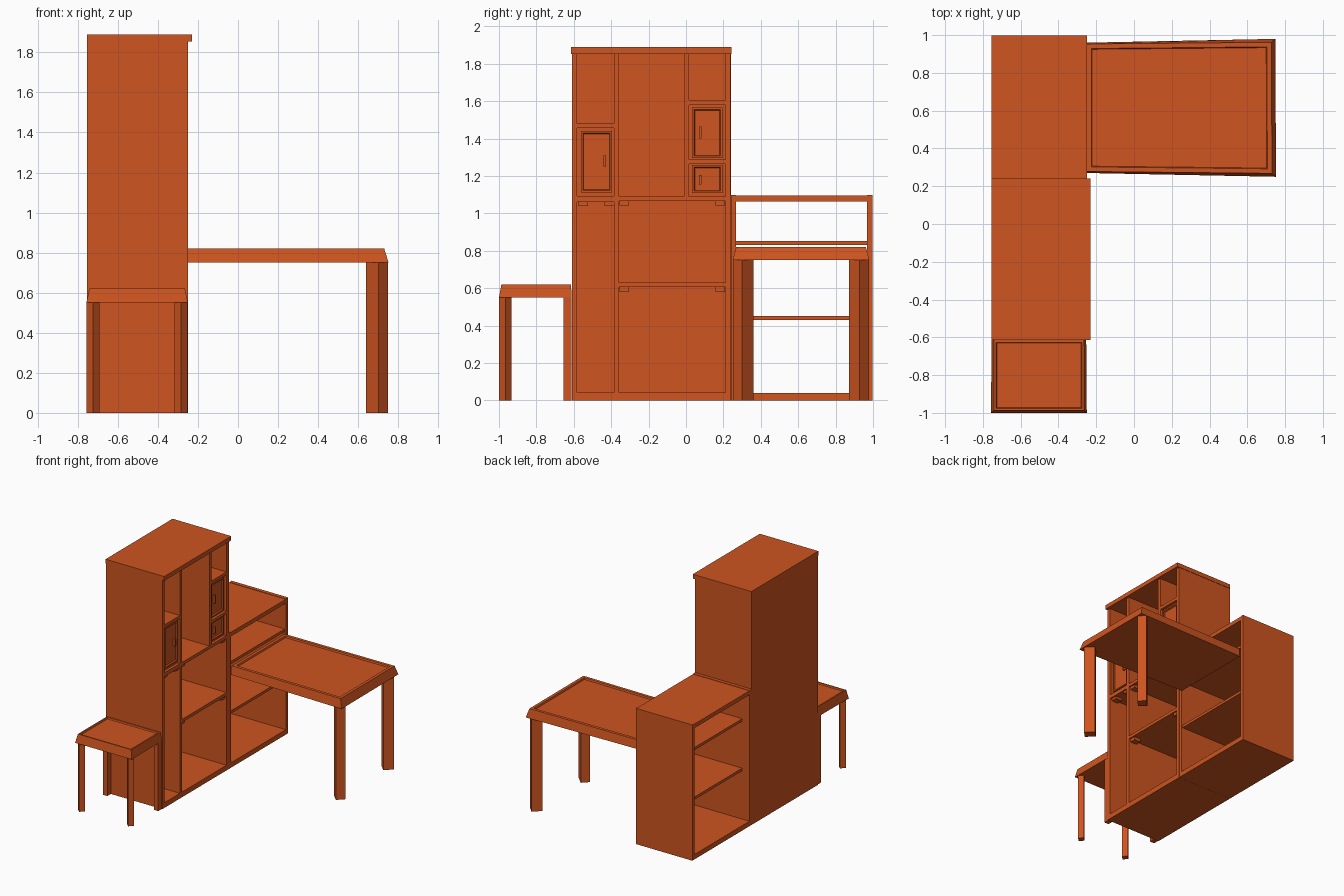
import bpy, bmesh, math
from mathutils import Vector

if "Cube" in bpy.data.objects:
    bpy.data.objects.remove(bpy.data.objects["Cube"])

paint = bpy.data.materials.new("orange_paint")
paint.diffuse_color = (0.62, 0.09, 0.014, 1)
paint.use_nodes = True
paint.node_tree.nodes["Principled BSDF"].inputs["Base Color"].default_value = paint.diffuse_color


def finish(name, bm):
    bmesh.ops.recalc_face_normals(bm, faces=bm.faces)
    me = bpy.data.meshes.new(name)
    bm.to_mesh(me)
    bm.free()
    me.materials.append(paint)
    ob = bpy.data.objects.new(name, me)
    bpy.context.collection.objects.link(ob)
    return ob


def prism(bm, low, high, z0, z1):
    """Closed solid between two matching outlines; returns its top face."""
    a = [bm.verts.new((x, y, z0)) for x, y in low]
    b = [bm.verts.new((x, y, z1)) for x, y in high]
    n = len(a)
    bm.faces.new(a[::-1])
    for i in range(n):
        bm.faces.new((a[i], a[(i + 1) % n], b[(i + 1) % n], b[i]))
    return bm.faces.new(b)


def box(name, x, y, z):
    bm = bmesh.new()
    outline = [(x[0], y[0]), (x[1], y[0]), (x[1], y[1]), (x[0], y[1])]
    prism(bm, outline, outline, *z)
    return finish(name, bm)


def table_top(name, low, high, z, rim, sink):
    """Tapered slab with a shallow sunken surface inside a rim."""
    bm = bmesh.new()
    top = prism(bm, low, high, *z)
    bm.normal_update()
    bmesh.ops.inset_region(bm, faces=[top], thickness=rim)
    bmesh.ops.inset_region(bm, faces=[top], thickness=0.006)
    bmesh.ops.translate(bm, verts=top.verts, vec=(0, 0, -sink))
    return finish(name, bm)


def leg(name, cx, cy, length, width, angle, height):
    """Rectangular leg turned so its narrow face points out of the corner."""
    c, s = math.cos(math.radians(angle)), math.sin(math.radians(angle))
    pts = []
    for u, v in ((-1, -1), (1, -1), (1, 1), (-1, 1)):
        p, q = u * length / 2, v * width / 2
        pts.append((cx + p * c - q * s, cy + p * s + q * c))
    bm = bmesh.new()
    prism(bm, pts, pts, 0, height)
    return finish(name, bm)


def door(name, y, z, handle_y, handle_z):
    """Front panel with a sunken field and a bar handle, facing +x."""
    ob = box(name, (-0.30, -0.262), y, z)
    bm = bmesh.new()
    bm.from_mesh(ob.data)
    bm.normal_update()
    face = max(bm.faces, key=lambda f: f.calc_center_median().x)
    bmesh.ops.inset_region(bm, faces=[face], thickness=0.015)
    bmesh.ops.inset_region(bm, faces=[face], thickness=0.006)
    bmesh.ops.translate(bm, verts=face.verts, vec=(-0.01, 0, 0))
    bm.to_mesh(ob.data)
    bm.free()
    box(name + "_handle", (-0.274, -0.254), (handle_y, handle_y + 0.012), handle_z)


BACK, FRONT = -0.755, -0.25
DEPTH = (BACK, FRONT)
INNER = (-0.74, FRONT)

# Tall cabinet shell, open towards +x
box("cabinet_back", (BACK, -0.735), (-0.61, 0.24), (0, 1.855))
box("cabinet_left_side", DEPTH, (-0.61, -0.583), (0, 1.855))
box("cabinet_right_side", DEPTH, (0.21, 0.239), (0, 1.855))
box("cabinet_base", INNER, (-0.585, 0.212), (0, 0.042))
box("cabinet_top", (BACK, -0.23), (-0.614, 0.242), (1.853, 1.888))

# Dividers and shelves
box("tall_divider", INNER, (-0.385, -0.358), (0.04, 1.854))
box("upper_divider", INNER, (-0.01, 0.016), (1.08, 1.854))
shelves = [("left_lower_shelf", -0.585, -0.383, 1.06, 1.092),
           ("left_upper_shelf", -0.585, -0.383, 1.455, 1.48),
           ("middle_shelf", -0.36, 0.212, 1.065, 1.09),
           ("low_shelf", -0.36, 0.212, 0.605, 0.63),
           ("right_upper_shelf", 0.014, 0.212, 1.58, 1.605),
           ("right_small_shelf", 0.014, 0.212, 1.265, 1.287)]
for name, y0, y1, z0, z1 in shelves:
    box(name, INNER, (y0, y1), (z0, z1))

# Shelf brackets
for i, (y, z) in enumerate([(-0.575, 1.04), (-0.436, 1.04), (-0.355, 1.042),
                            (-0.298 + 0.456, 1.042), (-0.355, 0.58), (0.158, 0.58)]):
    box(f"shelf_bracket_{i + 1}", (-0.32, -0.262), (y, y + 0.05), (z, z + 0.026))

# Cupboard doors and drawer, each in a thin surround
box("left_door_surround", (-0.31, -0.272), (-0.584, -0.384), (1.09, 1.457))
door("left_door", (-0.562, -0.395), (1.112, 1.44), -0.44, (1.25, 1.31))
box("right_door_surround", (-0.31, -0.272), (0.014, 0.212), (1.285, 1.582))
door("right_door", (0.032, 0.195), (1.295, 1.565), 0.07, (1.40, 1.465))
box("drawer_surround", (-0.31, -0.272), (0.014, 0.212), (1.088, 1.267))
door("drawer", (0.032, 0.195), (1.108, 1.258), 0.07, (1.155, 1.205))

# Low bookcase, open front and back
box("bookcase_inner_side", DEPTH, (0.24, 0.267), (0, 1.098))
box("bookcase_outer_side", DEPTH, (0.968, 0.998), (0, 1.098))
box("bookcase_top", DEPTH, (0.265, 0.97), (1.062, 1.095))
box("bookcase_base", DEPTH, (0.265, 0.97), (0, 0.04))
for name, z in (("bookcase_upper_shelf", 0.83), ("bookcase_lower_shelf", 0.43)):
    box(name, (-0.69, FRONT - 0.01), (0.265, 0.97), (z, z + 0.022))

# Desk held by the bookcase at one end
table_top("desk_top",
          [(-0.25, 0.27), (0.752, 0.25), (0.748, 0.98), (-0.25, 0.96)],
          [(-0.25, 0.278), (0.73, 0.268), (0.728, 0.962), (-0.25, 0.953)],
          (0.75, 0.82), 0.034, 0.012)
leg("desk_leg_near", 0.695, 0.305, 0.085, 0.07, -45, 0.752)
leg("desk_leg_far", 0.693, 0.925, 0.08, 0.07, 45, 0.752)

# Side table against the cabinet
table_top("side_table_top",
          [(-0.757, -1.0), (-0.25, -1.0), (-0.253, -0.611), (-0.754, -0.611)],
          [(-0.742, -0.987), (-0.265, -0.987), (-0.265, -0.615), (-0.742, -0.615)],
          (0.55, 0.62), 0.016, 0.01)
leg("side_table_leg_left", -0.723, -0.966, 0.046, 0.046, 225, 0.552)
leg("side_table_leg_right", -0.285, -0.966, 0.046, 0.046, -45, 0.552)
for side, x in (("left", -0.75), ("right", -0.295)):
    box(f"side_table_back_leg_{side}", (x, x + 0.04), (-0.655, -0.612), (0, 0.552))
